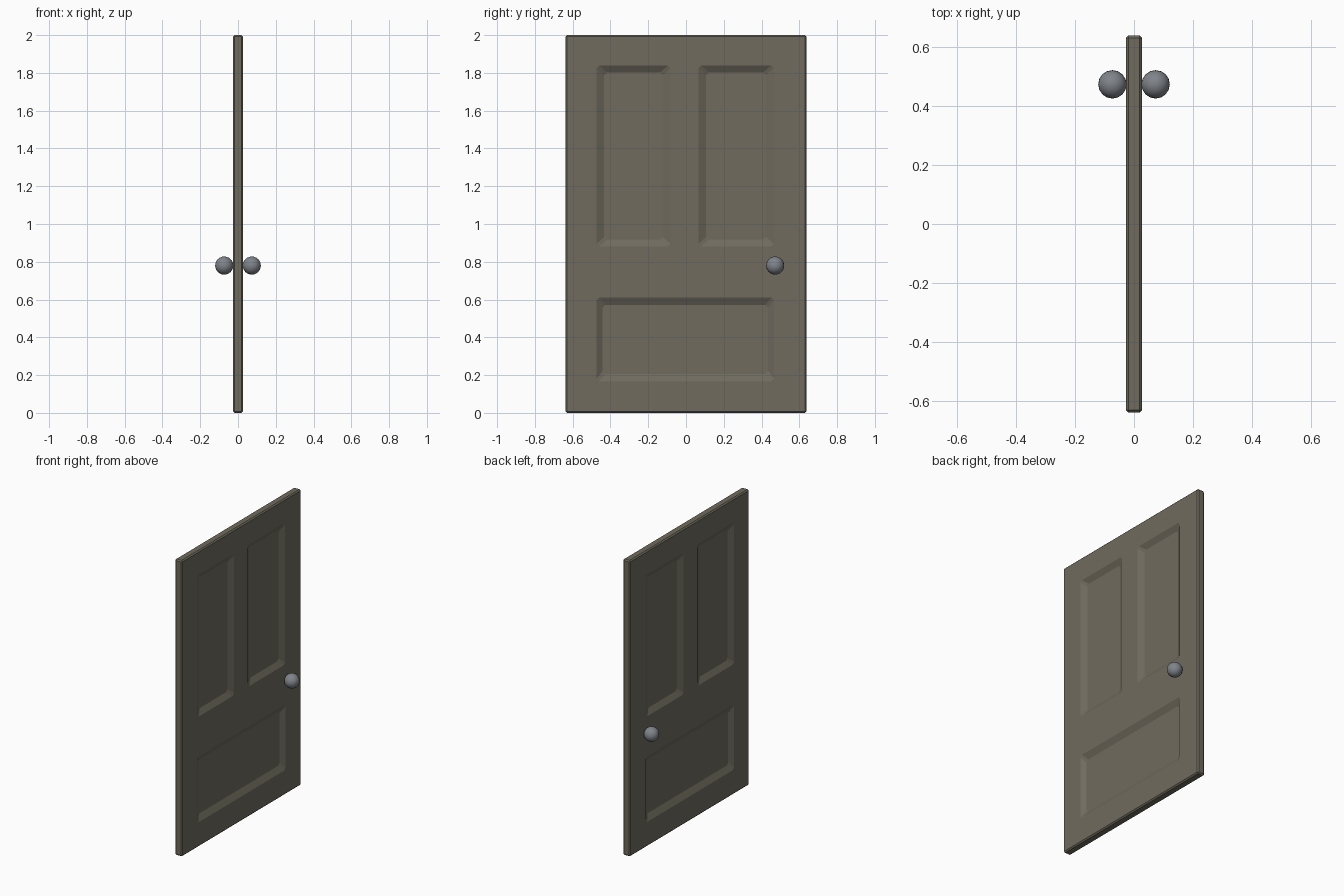
import bpy, bmesh

if "Cube" in bpy.data.objects:
    bpy.data.objects.remove(bpy.data.objects["Cube"])

T = 0.027          # half thickness
DEPTH = 0.021      # depth of panel recesses


def material(name, rgb):
    m = bpy.data.materials.new(name)
    m.diffuse_color = (*rgb, 1)
    m.use_nodes = True
    m.node_tree.nodes["Principled BSDF"].inputs["Base Color"].default_value = m.diffuse_color
    return m


wood = material("olive brown paint", (0.160, 0.146, 0.112))
metal = material("grey metal", (0.215, 0.230, 0.255))


def add_object(name, bm, mat):
    bmesh.ops.recalc_face_normals(bm, faces=bm.faces)
    me = bpy.data.meshes.new(name)
    bm.to_mesh(me)
    bm.free()
    me.materials.append(mat)
    ob = bpy.data.objects.new(name, me)
    bpy.context.collection.objects.link(ob)
    return ob


def ring(bm, x, y0, y1, z0, z1, c):
    """Rectangle with clipped corners, at the given x."""
    pts = [(y0 + c, z0), (y1 - c, z0), (y1, z0 + c), (y1, z1 - c),
           (y1 - c, z1), (y0 + c, z1), (y0, z1 - c), (y0, z0 + c)]
    return [bm.verts.new((x, y, z)) for y, z in pts]


def recess(bm, side, y0, y1, z0, z1, wy, wz):
    """Tapered solid that cuts one sloped-wall panel."""
    k = 0.5        # run the slope past the surface for a clean cut
    outer = ring(bm, side * (T + DEPTH * k), y0 - wy * k, y1 + wy * k,
                 z0 - wz * k, z1 + wz * k, 0.014)
    inner = ring(bm, side * (T - DEPTH), y0 + wy, y1 - wy,
                 z0 + wz, z1 - wz, 0.014)
    bm.faces.new(outer)
    bm.faces.new(inner)
    for i in range(8):
        j = (i + 1) % 8
        bm.faces.new((outer[i], outer[j], inner[j], inner[i]))


# Door slab with softened edges
bm = bmesh.new()
bmesh.ops.create_cube(bm, size=1)
for v in bm.verts:
    v.co = (v.co.x * 2 * T, v.co.y * 1.274, v.co.z * 2 + 1)
bmesh.ops.bevel(bm, geom=bm.edges[:], offset=0.008, segments=1,
                affect='EDGES', profile=0.5)
door = add_object("door_slab", bm, wood)

# Three recessed panels on each face
panels = [(-0.474, -0.082, 0.881, 1.839, 0.041, 0.036),
          (0.066, 0.465, 0.881, 1.839, 0.041, 0.036),
          (-0.474, 0.467, 0.167, 0.611, 0.033, 0.040)]
bm = bmesh.new()
for side in (1, -1):
    for p in panels:
        recess(bm, side, *p)
cutter = add_object("panel_cutter", bm, wood)
cutter.hide_render = True

mod = door.modifiers.new("panels", 'BOOLEAN')
mod.operation = 'DIFFERENCE'
mod.solver = 'EXACT'
mod.object = cutter
bpy.context.view_layer.objects.active = door
bpy.ops.object.modifier_apply(modifier=mod.name)
bpy.data.objects.remove(cutter)

# Round knob on each face
for side, label in ((1, "right"), (-1, "left")):
    bm = bmesh.new()
    bmesh.ops.create_uvsphere(bm, u_segments=16, v_segments=12, radius=0.048)
    for f in bm.faces:
        f.smooth = True
    knob = add_object("knob_" + label, bm, metal)
    knob.location = (side * 0.073, 0.472, 0.78)
